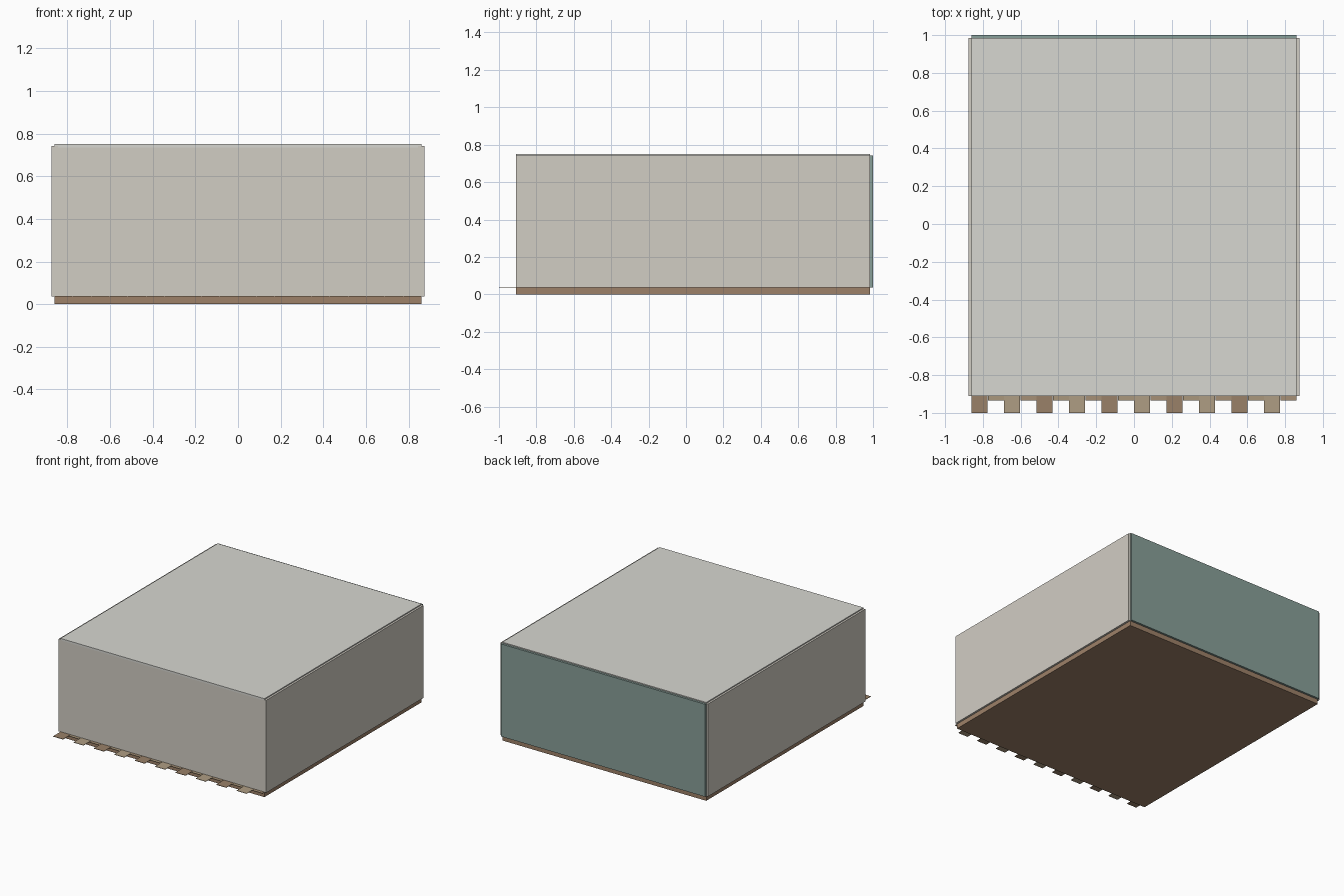
import bpy

if "Cube" in bpy.data.objects:
    bpy.data.objects.remove(bpy.data.objects["Cube"])

X, Y0, Y1 = 0.86, -0.91, 0.984   # room half width, front and back of the slab
FLOOR, TOP = 0.037, 0.75


def material(name, rgb):
    m = bpy.data.materials.new(name)
    m.diffuse_color = (*rgb, 1)
    m.use_nodes = True
    m.node_tree.nodes["Principled BSDF"].inputs["Base Color"].default_value = m.diffuse_color
    return m


def box(name, x, y, z, mat):
    """Box from (min, max) ranges on each axis."""
    bpy.ops.mesh.primitive_cube_add(size=1)
    o = bpy.context.object
    o.name = name
    o.location = [(a + b) / 2 for a, b in (x, y, z)]
    o.scale = [b - a for a, b in (x, y, z)]
    bpy.ops.object.transform_apply(location=True, rotation=False, scale=True)
    o.data.materials.append(mat)
    return o


plaster = material("plaster", (0.64, 0.61, 0.55))
white = material("ceiling_white", (0.68, 0.68, 0.64))
teal = material("teal_paint", (0.25, 0.35, 0.32))
slab_brown = material("slab_brown", (0.34, 0.22, 0.14))
woods = [material("wood_dark", (0.32, 0.22, 0.14)),
         material("wood_tan", (0.40, 0.31, 0.20)),
         material("wood_light", (0.43, 0.34, 0.23)),
         material("wood_mid", (0.38, 0.28, 0.18))]

# Floor slab
box("floor_slab", (-X, X), (Y0, Y1), (0, FLOOR), slab_brown)

# Side walls, centred on the slab edges
for side, s in (("left", -1), ("right", 1)):
    box(f"{side}_wall", sorted((s * (X - 0.015), s * (X + 0.015))),
        (Y0, Y1), (FLOOR, 0.742), plaster)

# Front wall between the side walls, teal back wall, ceiling
box("front_wall", (-X + 0.015, X - 0.015), (Y0, Y0 + 0.03), (FLOOR, 0.735), plaster)
box("back_wall", (-X, X), (Y1 - 0.015, 1.0), (FLOOR, 0.742), teal)
box("ceiling", (-X, X), (Y0, Y1), (0.735, TOP), white)

# Staggered floor boards, every other row reaching further past the front wall
rows, boards = 20, 4
width = 2 * X / rows
for i in range(rows):
    x = -X + i * width
    start = -1.0 if i % 2 == 0 else -0.935
    length = (Y1 - 0.02 - start) / boards
    for j in range(boards):
        y = start + j * length
        box(f"floor_board_{i}_{j}", (x + 0.001, x + width - 0.001),
            (y, y + length - 0.002), (FLOOR - 0.001, FLOOR + 0.002),
            woods[(i + j) % 4])
